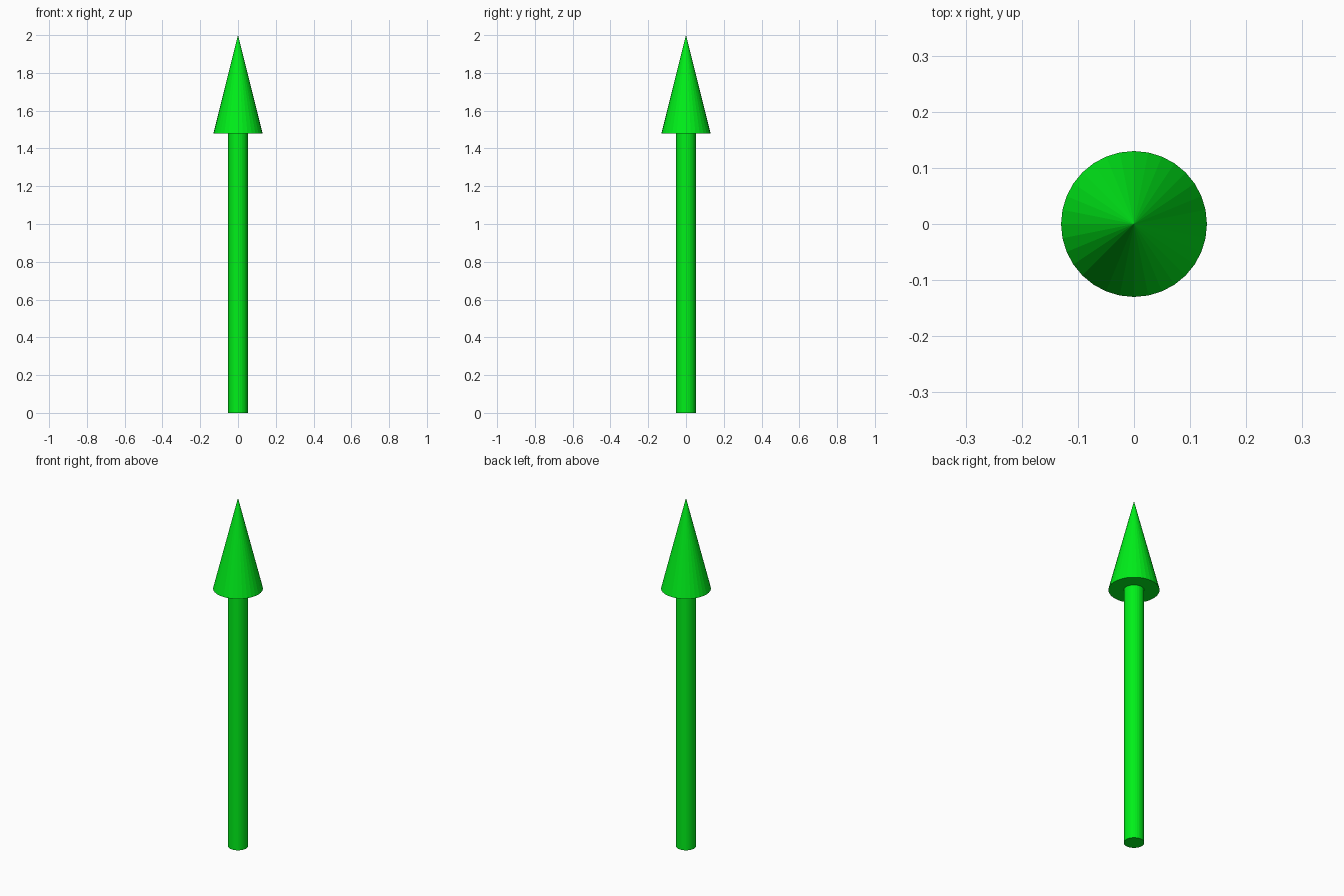
import bpy

if "Cube" in bpy.data.objects:
    bpy.data.objects.remove(bpy.data.objects["Cube"])

HEIGHT = 2.0
HEAD_BASE = 1.48
SIDES = 32

green = bpy.data.materials.new("green")
green.diffuse_color = (0.0, 0.87, 0.01, 1.0)
green.use_nodes = True
green.node_tree.nodes["Principled BSDF"].inputs["Base Color"].default_value = green.diffuse_color


def tapered_part(name, bottom_radius, top_radius, z0, z1):
    bpy.ops.mesh.primitive_cone_add(
        vertices=SIDES, radius1=bottom_radius, radius2=top_radius,
        depth=z1 - z0, location=(0, 0, (z0 + z1) / 2))
    part = bpy.context.object
    part.name = name
    part.data.materials.append(green)
    return part


# Straight round shaft
tapered_part("arrow_shaft", 0.052, 0.052, 0.0, HEAD_BASE)

# Pointed head with a flat underside
tapered_part("arrow_head", 0.13, 0.0, HEAD_BASE, HEIGHT)
